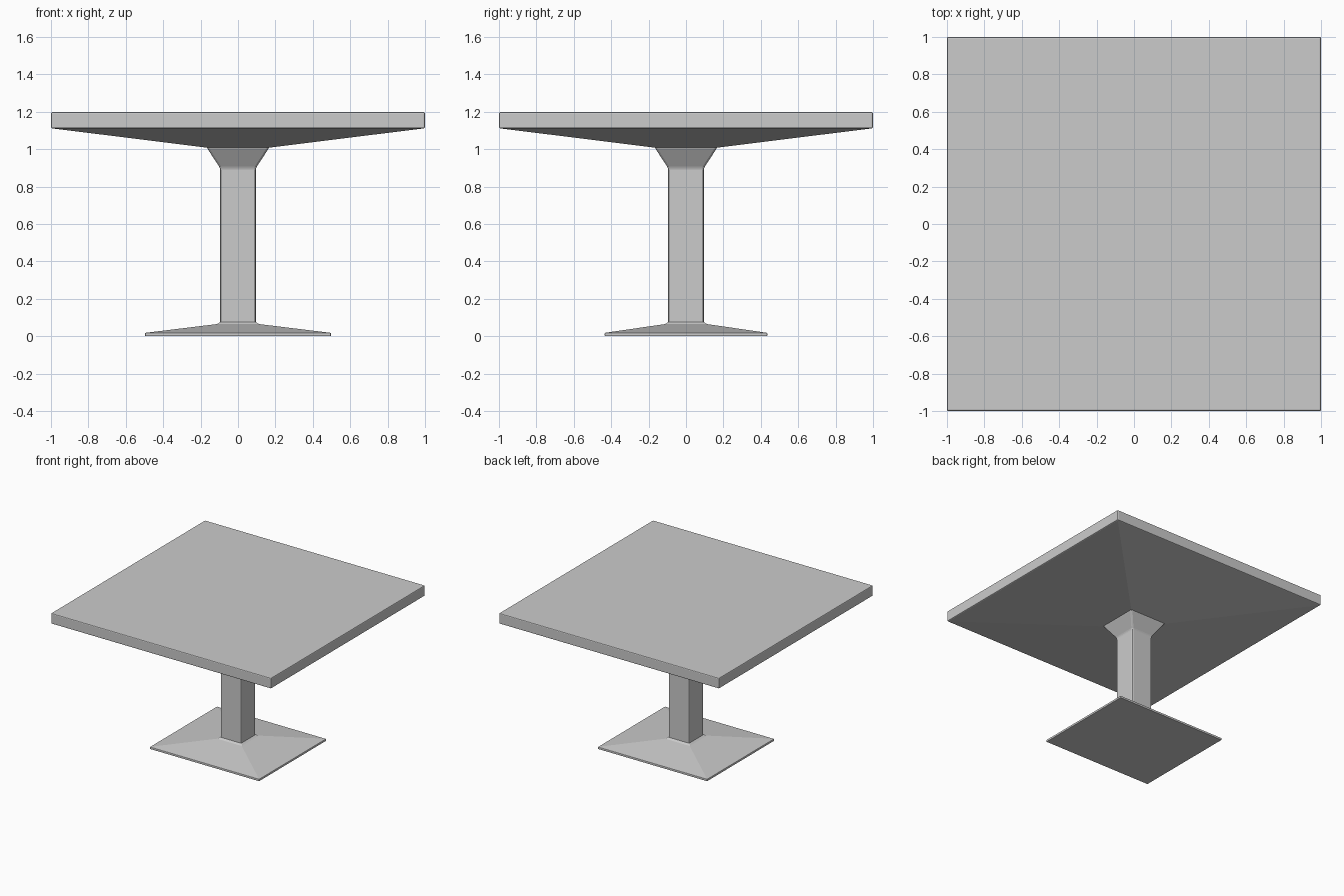
import bpy, bmesh

if "Cube" in bpy.data.objects:
    bpy.data.objects.remove(bpy.data.objects["Cube"])


def square_loft(name, rings, bevel):
    """Stack rectangular rings (half_x, half_y, z) into a closed solid with softened edges."""
    bm = bmesh.new()
    loops = [[bm.verts.new((sx * hx, sy * hy, z))
              for sx, sy in ((-1, -1), (1, -1), (1, 1), (-1, 1))]
             for hx, hy, z in rings]
    for low, high in zip(loops, loops[1:]):
        for i in range(4):
            j = (i + 1) % 4
            bm.faces.new((low[i], low[j], high[j], high[i]))
    bm.faces.new(loops[0][::-1])
    bm.faces.new(loops[-1])
    bmesh.ops.recalc_face_normals(bm, faces=bm.faces)
    mesh = bpy.data.meshes.new(name)
    bm.to_mesh(mesh)
    bm.free()
    obj = bpy.data.objects.new(name, mesh)
    bpy.context.collection.objects.link(obj)
    mod = obj.modifiers.new("soft_edges", "BEVEL")
    mod.width = bevel
    mod.segments = 2
    mod.limit_method = "ANGLE"
    mod.angle_limit = 0.5
    return obj


# Foot plate, sloping up to a small collar around the column
square_loft("base", [(0.497, 0.435, 0), (0.497, 0.435, 0.018),
                     (0.112, 0.112, 0.065), (0.092, 0.092, 0.078)], 0.004)

# Column with a flared neck, its ends sunk into the base and the top
square_loft("column", [(0.095, 0.095, 0.04), (0.095, 0.095, 0.898),
                       (0.168, 0.168, 1.01), (0.168, 0.168, 1.05)], 0.01)

# Table top with a shallow pyramid underside
square_loft("table_top", [(0.165, 0.165, 1.008), (1, 1, 1.112), (1, 1, 1.198)], 0.007)
